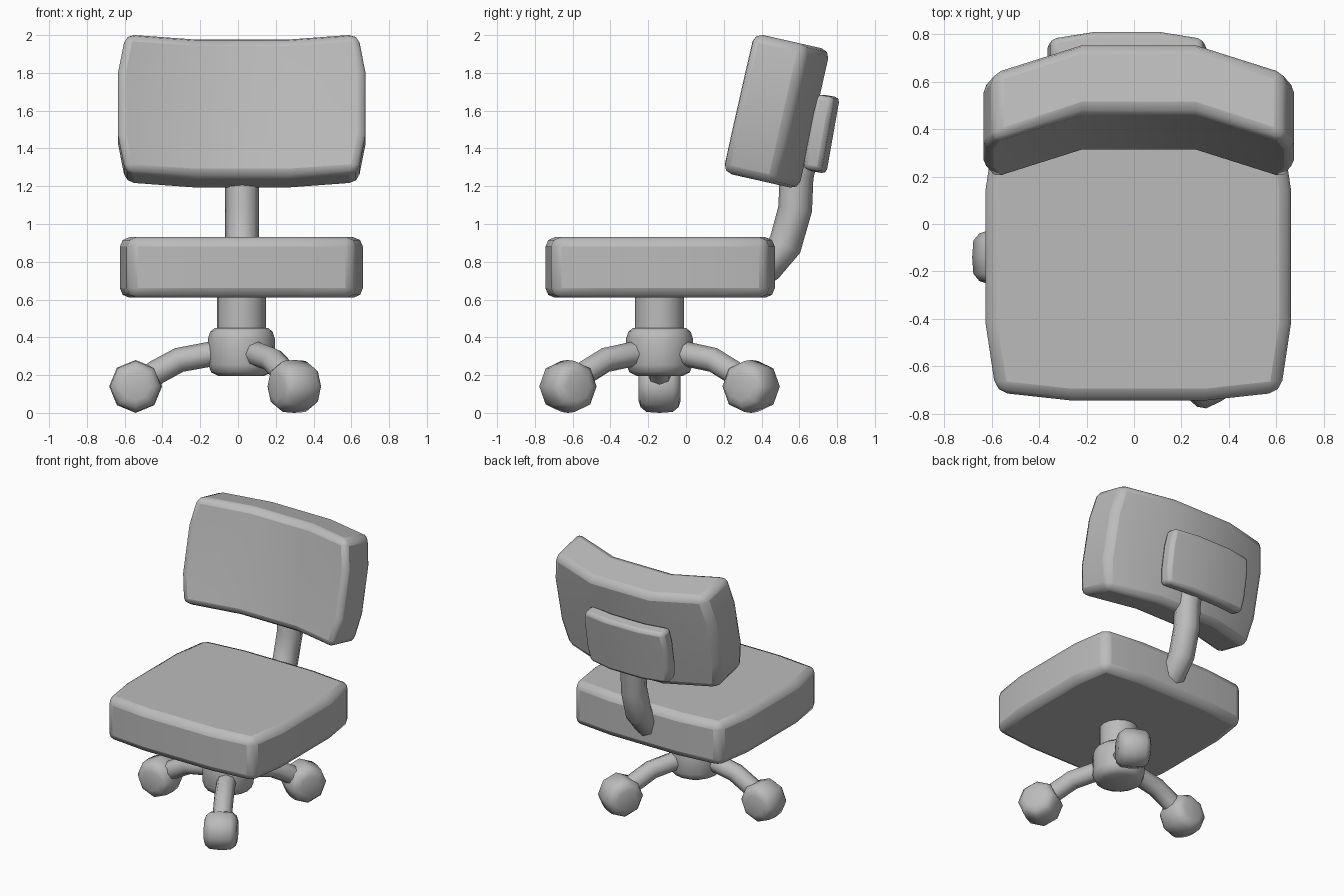
import bpy, bmesh, math
from mathutils import Matrix, Vector

if "Cube" in bpy.data.objects:
    bpy.data.objects.remove(bpy.data.objects["Cube"], do_unlink=True)

CX, CY = 0.018, -0.14          # centre of the base
WHEEL_R, LEG_REACH = 0.14, 0.56

grey = bpy.data.materials.new("plain_grey")
grey.use_nodes = True
grey.diffuse_color = (0.5, 0.5, 0.5, 1)
grey.node_tree.nodes["Principled BSDF"].inputs["Base Color"].default_value = (0.5, 0.5, 0.5, 1)


def finish(obj):
    """Give the object its colour and smooth shading."""
    obj.data.materials.clear()
    obj.data.materials.append(grey)
    bpy.ops.object.select_all(action="DESELECT")
    obj.select_set(True)
    bpy.context.view_layer.objects.active = obj
    bpy.ops.object.shade_smooth_by_angle(angle=math.radians(60))


def add_mesh(name, bm, matrix):
    bmesh.ops.recalc_face_normals(bm, faces=bm.faces)
    mesh = bpy.data.meshes.new(name)
    bm.to_mesh(mesh)
    bm.free()
    obj = bpy.data.objects.new(name, mesh)
    bpy.context.collection.objects.link(obj)
    obj.matrix_world = matrix
    return obj


def cushion(name, half, inner, corner, thick, sweep, bevel, matrix):
    """Padded slab: 3 x 3 panels, corners pulled in, ends swept along -z."""
    bm = bmesh.new()
    bmesh.ops.create_cube(bm, size=2)
    flat = [e for e in bm.edges if abs(e.verts[0].co.z - e.verts[1].co.z) < 0.1]
    bmesh.ops.subdivide_edges(bm, edges=flat, cuts=2, use_grid_fill=True)
    for v in bm.verts:
        x, y, z = v.co
        out_x, out_y = abs(x) > 0.5, abs(y) > 0.5
        size = corner if out_x and out_y else (
            half[0] if out_x else inner[0], half[1] if out_y else inner[1])
        v.co = (math.copysign(size[0], x), math.copysign(size[1], y),
                (thick if z > 0 else 0) - (sweep if out_x else 0))
    obj = add_mesh(name, bm, matrix)
    mod = obj.modifiers.new("rounded_edges", "BEVEL")
    mod.width, mod.segments = bevel, 2
    mod.limit_method, mod.angle_limit = "ANGLE", math.radians(50)
    finish(obj)


def lathe(name, profile, sides, matrix):
    """Closed solid turned about z from (radius, height) points."""
    bm = bmesh.new()
    rings = [[bm.verts.new((r * math.cos(math.tau * i / sides),
                            r * math.sin(math.tau * i / sides), h))
              for i in range(sides)] for r, h in profile]
    for low, high in zip(rings, rings[1:]):
        for i in range(sides):
            j = (i + 1) % sides
            bm.faces.new((low[i], low[j], high[j], high[i]))
    bm.faces.new(rings[0])
    bm.faces.new(rings[-1])
    finish(add_mesh(name, bm, matrix))


def tube(name, points, radius, matrix):
    """Eight-sided bent pipe along a path."""
    curve = bpy.data.curves.new(name, "CURVE")
    curve.dimensions = "3D"
    curve.bevel_depth, curve.bevel_resolution = radius, 2
    curve.use_fill_caps = True
    spline = curve.splines.new("POLY")
    spline.points.add(len(points) - 1)
    for p, co in zip(spline.points, points):
        p.co = (*co, 1)
    obj = bpy.data.objects.new(name, curve)
    bpy.context.collection.objects.link(obj)
    obj.matrix_world = matrix
    bpy.ops.object.select_all(action="DESELECT")
    obj.select_set(True)
    bpy.context.view_layer.objects.active = obj
    bpy.ops.object.convert(target="MESH")
    finish(bpy.context.view_layer.objects.active)


def leaning(x, y, z, degrees):
    """Slab stood upright: its thickness runs backward and it leans back."""
    lean = math.radians(degrees)
    across = Vector((-1, 0, 0))
    up = Vector((0, math.sin(lean), math.cos(lean)))
    back = across.cross(up)
    frame = Matrix((across, up, back)).transposed().to_4x4()
    return Matrix.Translation((x, y, z)) @ frame


# Seat and backrest
cushion("seat", (0.643, 0.607), (0.28, 0.285), (0.6, 0.572), 0.32, 0, 0.05,
        Matrix.Translation((CX, -0.137, 0.61)))
cushion("backrest", (0.655, 0.378), (0.24, 0.17), (0.615, 0.378), 0.3, 0.125, 0.045,
        leaning(0.02, 0.387, 1.6175, 12.7))
cushion("back_plate", (0.335, 0.205), (0.135, 0.09), (0.32, 0.2), 0.1, 0.03, 0.025,
        leaning(-0.03, 0.68, 1.485, 10))

# Bent support joining seat and backrest
tube("back_support", [(0.022, 0.36, 0.73), (0.022, 0.43, 0.78), (0.022, 0.525, 0.89),
                      (0.022, 0.578, 1.08), (0.022, 0.585, 1.25), (0.022, 0.62, 1.4)],
     0.09, Matrix.Identity(4))

# Central column and hub
base = Matrix.Translation((CX, CY, 0))
lathe("column", [(0.13, 0.3), (0.13, 0.65)], 16, base)
lathe("hub", [(0.12, 0.195), (0.16, 0.215), (0.175, 0.255), (0.178, 0.39),
              (0.165, 0.43), (0.14, 0.45)], 16, base)

# Three legs, each with a chunky wheel
for side, angle in (("right", 180), ("front_left", -60), ("back_left", 60)):
    turn = base @ Matrix.Rotation(math.radians(angle), 4, "Z")
    tube(side + "_leg", [(0.06, 0, 0.315), (0.17, 0, 0.31), (0.33, 0, 0.28),
                         (0.45, 0, 0.215), (0.54, 0, 0.14)], 0.066, turn)
    axle = Matrix.Translation((LEG_REACH, 0, WHEEL_R)) @ Matrix.Rotation(math.pi / 2, 4, "X")
    lathe(side + "_wheel", [(0.075, -0.112), (0.11, -0.1), (0.135, -0.07), (WHEEL_R, 0),
                            (0.135, 0.07), (0.11, 0.1), (0.075, 0.112)], 8, turn @ axle)
